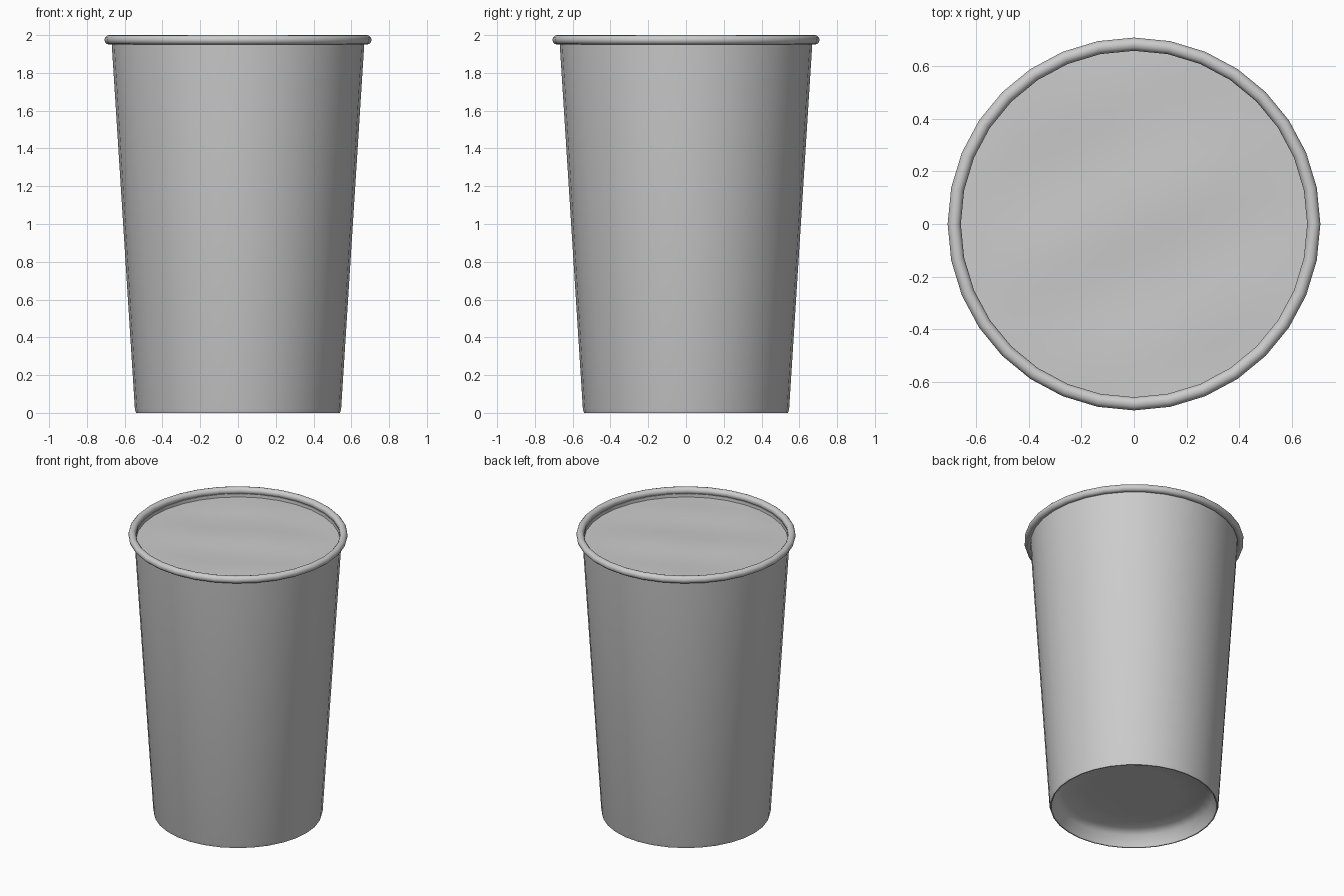
import bpy
import bmesh
from math import sin, cos, pi, radians
from mathutils import Vector

SIDES = 32

cube = bpy.data.objects.get("Cube")
if cube:
    bpy.data.objects.remove(cube, do_unlink=True)

# One plain grey for the whole cup
grey = bpy.data.materials.new("plain grey")
grey.use_nodes = True
colour = (0.6, 0.6, 0.6, 1)
grey.diffuse_color = colour
grey.node_tree.nodes["Principled BSDF"].inputs["Base Color"].default_value = colour


def lathe(name, profile, closed=False, angle=50):
    """Turn an (r, z) profile around the z axis; r = 0 becomes a single point."""
    bm = bmesh.new()
    rings = []
    for r, z in profile:
        if r == 0:
            rings.append([bm.verts.new((0, 0, z))] * SIDES)
        else:
            rings.append([bm.verts.new((r * cos(2 * pi * i / SIDES), r * sin(2 * pi * i / SIDES), z))
                          for i in range(SIDES)])
    pairs = list(zip(rings, rings[1:]))
    if closed:
        pairs.append((rings[-1], rings[0]))
    for a, b in pairs:
        for i in range(SIDES):
            j = (i + 1) % SIDES
            corners = dict.fromkeys((a[i], a[j], b[j], b[i]))
            bm.faces.new(list(corners))
    bmesh.ops.recalc_face_normals(bm, faces=bm.faces)
    mesh = bpy.data.meshes.new(name)
    bm.to_mesh(mesh)
    bm.free()
    mesh.materials.append(grey)
    obj = bpy.data.objects.new(name, mesh)
    bpy.context.collection.objects.link(obj)
    bpy.ops.object.select_all(action='DESELECT')
    obj.select_set(True)
    bpy.context.view_layer.objects.active = obj
    bpy.ops.object.shade_smooth_by_angle(angle=radians(angle))
    return obj


# Tapered wall with a recessed underside, rounded foot and inner floor
lathe("cup_body", [
    (0, 0.11), (0.3, 0.11), (0.46, 0.105), (0.51, 0.08), (0.528, 0.01),
    (0.533, 0), (0.54, 0), (0.546, 0.02), (0.669, 1.96),
    (0.659, 1.96), (0.54, 0.14), (0, 0.14)])

# Rolled lip
TUBE = 0.025
lathe("rolled_rim", [(0.682 + TUBE * cos(2 * pi * k / 12), 1.975 + TUBE * sin(2 * pi * k / 12))
                     for k in range(12)], closed=True)

# Drink surface with gentle ripples that fade toward the wall
drink = lathe("drink_surface", [(0.66 * k / 12, 1.938) for k in range(13)])
for v in drink.data.vertices:
    x, y = v.co.x, v.co.y
    fade = 1 - (Vector((x, y)).length / 0.66) ** 4
    v.co.z += 0.004 * fade * (sin(9 * x + 4 * y) + sin(11 * y - 5 * x + 1))
if drink.data.polygons[0].normal.z < 0:
    drink.data.flip_normals()
